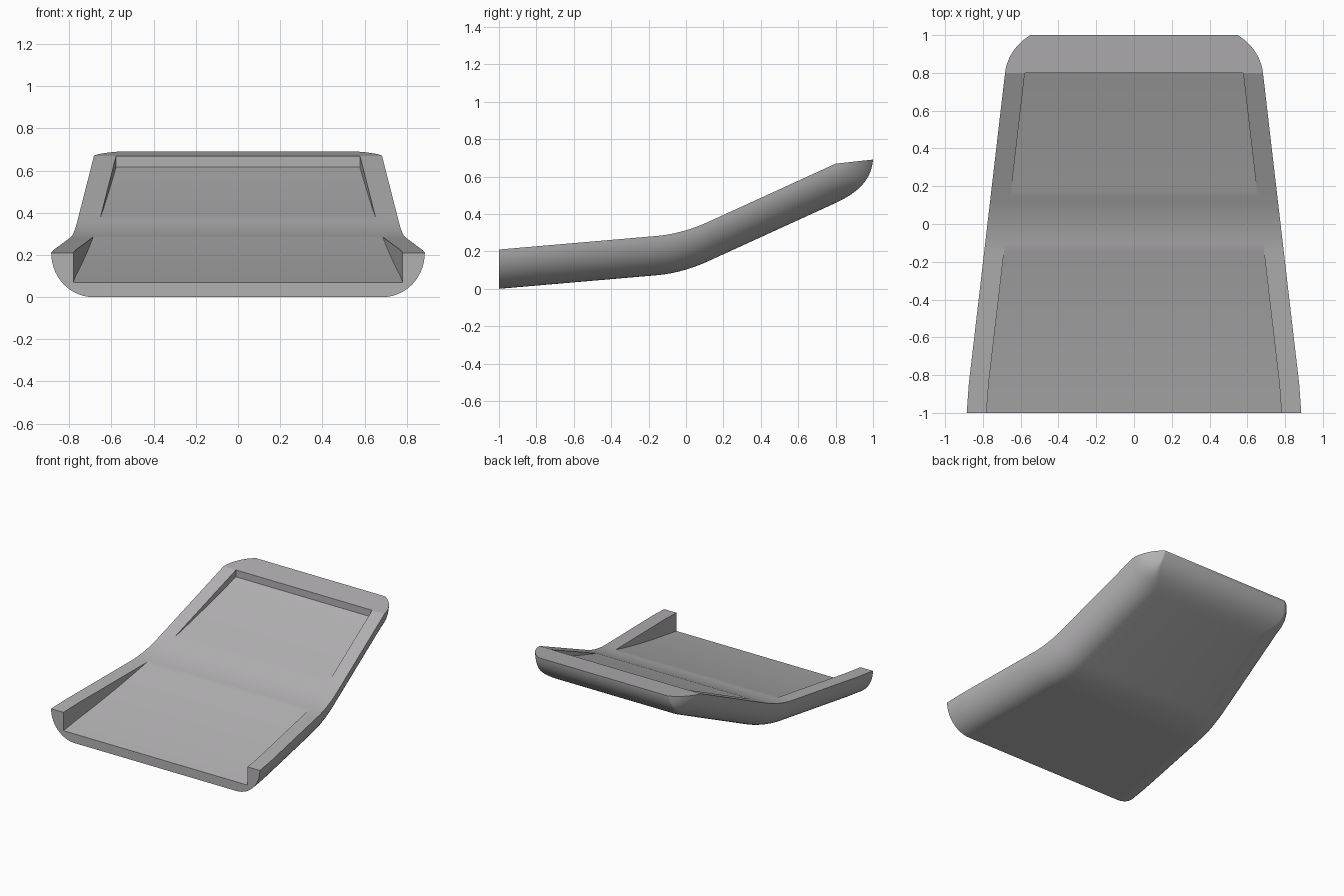
import bpy, bmesh, math

cube = bpy.data.objects.get("Cube")
if cube:
    bpy.data.objects.remove(cube)

DEPTH = 0.21       # height of the body below its rim
TAIL = 0.8         # where the rounded rear end starts
ARC = 14           # steps round the lower edge


# Rim height: two straight slopes with a soft bend between them
def rim_z(y):
    a, b = -0.16, 0.12
    z = 0.296 + 0.086 * y
    if y >= b:
        z += 0.371 * (y - (a + b) / 2)
    elif y > a:
        z += 0.371 * (y - a) ** 2 / (2 * (b - a))
    return z


# Floor height: one wide curve, which meets the rim at the bend
def floor_z(y):
    return min(rim_z(y), 0.07 + 0.248 * (y + 1) + 0.0614 * (y + 1) * (y + 0.1))


# Outer half width of the rim, narrowing to the rear
def half_width(y):
    return 0.875 - 0.1165 * (y + 0.85) if y > -0.85 else 0.875 - 0.07 * (y + 0.85)


# Rounded underside from rim to rim
def hull_section(y, width, flat, top, bottom):
    side = []
    for i in range(ARC + 1):
        t = math.pi / 2 * i / ARC
        side.append((flat + (width - flat) * math.cos(t), y,
                     top - (top - bottom) * math.sin(t)))
    return side + [(-x, y, z) for x, y, z in reversed(side)]


# Rim, inner walls and sunken floor
def tray_section(y):
    w, r = half_width(y), rim_z(y)
    side = [(w, y, r), (w - 0.105, y, r), (w - 0.105, y, floor_z(y))]
    return side + [(-x, y, z) for x, y, z in reversed(side)]


def bezier(t, a, b, c, d):
    s = 1 - t
    return s**3 * a + 3 * s * s * t * b + 3 * s * t * t * c + t**3 * d


bm = bmesh.new()


def loft(sections):
    rows = [[bm.verts.new(p) for p in s] for s in sections]
    for r0, r1 in zip(rows, rows[1:]):
        for i in range(len(r0) - 1):
            bm.faces.new((r0[i], r0[i + 1], r1[i + 1], r1[i]))
    return rows


# Main body
steps = 72
ys = [-1 + (TAIL + 1) * i / steps for i in range(steps + 1)]
hull = [hull_section(y, half_width(y), half_width(y) - 0.2,
                     rim_z(y), rim_z(y) - DEPTH) for y in ys]
tray = [tray_section(y) for y in ys]

# Rounded rear end, closing to a straight edge
tail_top = []
w0, r0 = half_width(TAIL), rim_z(TAIL)
for i in range(1, 17):
    t = i / 16
    y = bezier(t, TAIL, 0.92, 0.99, 1)
    u = (y - TAIL) / 0.2
    radius = 0.235
    width = w0 - 0.023 * u - radius + math.sqrt(radius**2 - (y - TAIL) ** 2)
    flat = w0 - 0.2 + (width - w0 + 0.2) * u ** 2
    top = r0 + 0.022 * u
    bottom = bezier(t, r0 - DEPTH, 0.515, 0.58, r0 + 0.022)
    hull.append(hull_section(y, width, flat, top, bottom))
    tail_top.append([(width, y, top), (-width, y, top)])

hull_rows = loft(hull)
tray_rows = loft(tray)
loft([[(w0, TAIL, r0), (-w0, TAIL, r0)]] + tail_top)

# Rear inner wall and open front end
bm.faces.new(tray_rows[-1][1:5])
bm.faces.new(hull_rows[0] + tray_rows[0][4:0:-1])

bmesh.ops.remove_doubles(bm, verts=bm.verts, dist=0.0002)
bmesh.ops.dissolve_degenerate(bm, edges=bm.edges, dist=0.0002)
bmesh.ops.recalc_face_normals(bm, faces=bm.faces)

mesh = bpy.data.meshes.new("curved_tray")
bm.to_mesh(mesh)
bm.free()
tray_obj = bpy.data.objects.new("curved_tray", mesh)
bpy.context.collection.objects.link(tray_obj)

# Plain grey finish
grey = bpy.data.materials.new("plain_grey")
grey.use_nodes = True
colour = (0.45, 0.44, 0.45, 1)
grey.diffuse_color = colour
grey.node_tree.nodes["Principled BSDF"].inputs["Base Color"].default_value = colour
mesh.materials.append(grey)

bpy.ops.object.select_all(action='DESELECT')
tray_obj.select_set(True)
bpy.context.view_layer.objects.active = tray_obj
bpy.ops.object.shade_smooth_by_angle(angle=math.radians(16))
